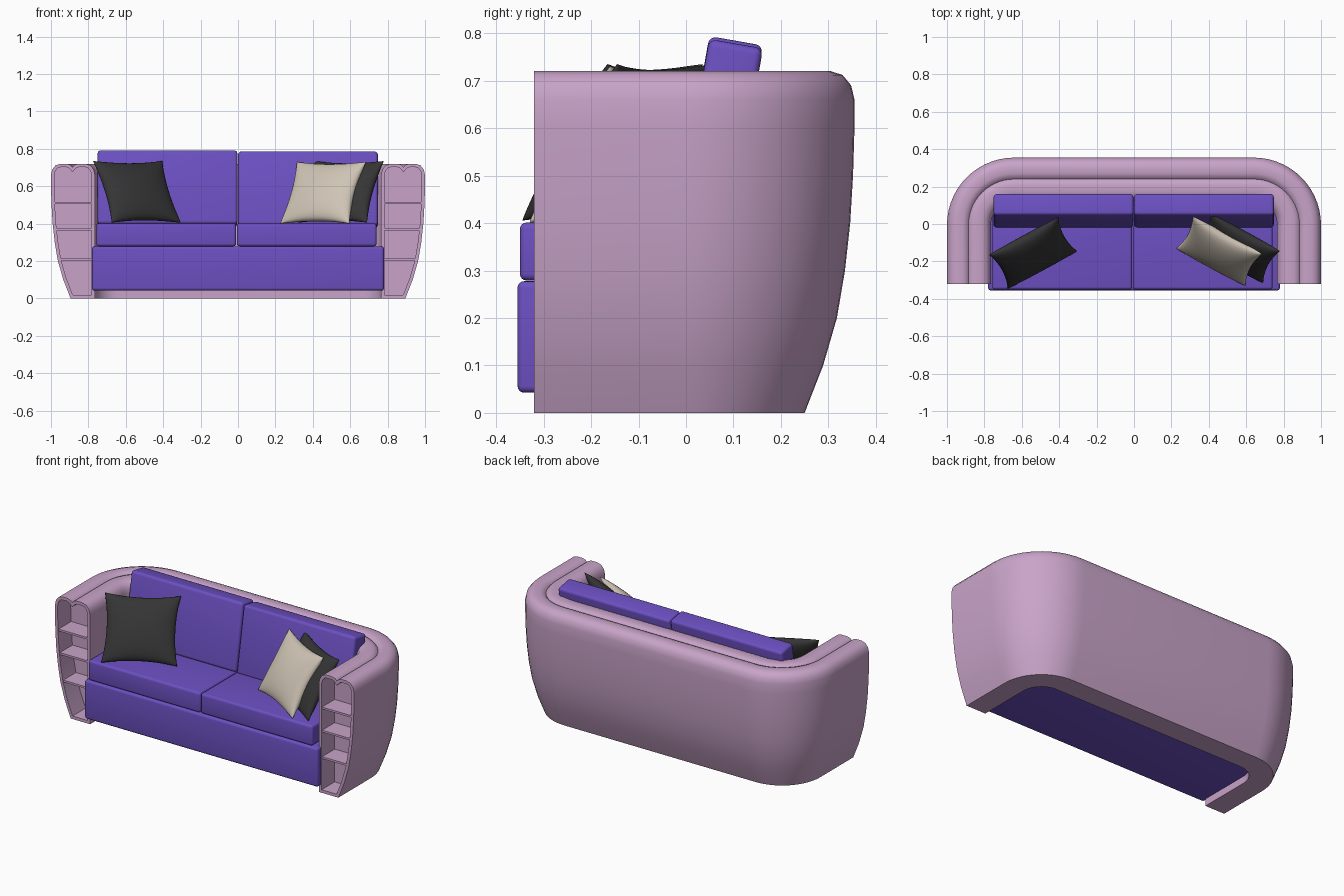
import bpy
import bmesh
from math import sin, cos, pi, radians, sqrt
from mathutils import Vector, Matrix

old = bpy.data.objects.get("Cube")
if old:
    bpy.data.objects.remove(old, do_unlink=True)


def material(name, rgb):
    m = bpy.data.materials.new(name)
    m.use_nodes = True
    m.diffuse_color = (*rgb, 1)
    bsdf = m.node_tree.nodes["Principled BSDF"]
    bsdf.inputs["Base Color"].default_value = (*rgb, 1)
    bsdf.inputs["Roughness"].default_value = 0.8
    return m


PINK = material("mauve_fabric", (0.58, 0.37, 0.58))
PURPLE = material("purple_fabric", (0.15, 0.08, 0.54))
DARK = material("charcoal_fabric", (0.035, 0.035, 0.035))
BEIGE = material("beige_fabric", (0.62, 0.55, 0.46))


def finish(bm, name, mat, angle=40):
    bmesh.ops.recalc_face_normals(bm, faces=bm.faces[:])
    mesh = bpy.data.meshes.new(name)
    bm.to_mesh(mesh)
    bm.free()
    mesh.materials.append(mat)
    mesh.polygons.foreach_set("use_smooth", [True] * len(mesh.polygons))
    mesh.set_sharp_from_angle(angle=radians(angle))
    obj = bpy.data.objects.new(name, mesh)
    bpy.context.collection.objects.link(obj)
    return obj


def box(name, mat, center, size, bevel=0.0, tilt=0.0):
    bm = bmesh.new()
    bmesh.ops.create_cube(bm, size=1)
    bmesh.ops.scale(bm, vec=size, verts=bm.verts[:])
    if bevel:
        bmesh.ops.bevel(bm, geom=bm.edges[:], offset=bevel, segments=4,
                        profile=0.5, affect='EDGES')
    spin = Matrix.Rotation(radians(tilt), 4, 'X')
    bm.transform(Matrix.Translation(center) @ spin)
    return finish(bm, name, mat)


# Wall cross-section: (distance in from the outer face, height)
PROFILE = [(0.235, 0), (0.105, 0), (0.066, 0.1), (0.037, 0.2), (0.02, 0.3),
           (0.009, 0.4), (0.003, 0.5), (0, 0.6), (0, 0.66), (0.007, 0.69),
           (0.025, 0.712), (0.05, 0.72), (0.085, 0.72), (0.104, 0.714),
           (0.115, 0.702), (0.126, 0.714), (0.145, 0.72), (0.185, 0.72),
           (0.21, 0.712), (0.228, 0.69), (0.235, 0.66)]


def inset(loop, amount):
    """Move each point of a closed loop inward along its corner normal."""
    result = []
    for i, p in enumerate(loop):
        p = Vector(p)
        a = (p - Vector(loop[i - 1])).normalized()
        b = (Vector(loop[(i + 1) % len(loop)]) - p).normalized()
        na, nb = Vector((a.y, -a.x)), Vector((b.y, -b.x))
        n = (na + nb).normalized()
        result.append(p + n * amount / max(n.dot(na), 0.6))
    return result


# U-shaped path: (outer point, outward direction)
FRONT, CORNER_X, CORNER_Y, RADIUS, STEPS = -0.32, 0.64, -0.005, 0.36, 14
path = [(Vector((1, FRONT)), Vector((1, 0)))]
for side in (1, -1):
    for i in range(STEPS + 1):
        t = pi / 2 * i / STEPS
        t = t if side == 1 else pi / 2 + t
        out = Vector((cos(t), sin(t)))
        path.append((Vector((side * CORNER_X, CORNER_Y)) + out * RADIUS, out))
path.append((Vector((-1, FRONT)), Vector((-1, 0))))

# Wraparound back and arms, with a hollow niche in each arm front
NICHE = 0.125
bm = bmesh.new()


def ring(point, out, loop):
    return [bm.verts.new((*(point - out * d), z)) for d, z in loop]


def bridge(a, b):
    for i in range(len(a)):
        j = (i + 1) % len(a)
        bm.faces.new((a[i], a[j], b[j], b[i]))


inner = inset(PROFILE, 0.018)
# Inset must shrink the loop, whichever way it winds
if inner[0].y < 0:
    inner = inset(PROFILE, -0.018)
deep = Vector((0, NICHE))
rings = [ring(p, o, PROFILE) for p, o in path]
start, end = path[0], path[-1]
lips = [ring(p, o, inner) for p, o in (start, end)]
backs = [ring(p + deep, o, inner) for p, o in (start, end)]
chain = [backs[0], lips[0]] + rings + [lips[1], backs[1]]
for a, b in zip(chain, chain[1:]):
    bridge(a, b)
for cap in backs:
    bm.faces.new(cap)
finish(bm, "wraparound_shell", PINK, 45)

# Shelves inside both arm niches
for side, word in ((1, "left"), (-1, "right")):
    for n, (z, outer) in enumerate(((0.21, 0.955), (0.37, 0.982), (0.51, 0.988))):
        mid, width = (0.775 + outer) / 2, outer - 0.775
        box(f"{word}_arm_shelf_{n + 1}", PINK,
            (side * mid, FRONT + 0.005 + NICHE / 2, z), (width, NICHE, 0.012))

# Base, seat cushions and leaning back cushions
box("sofa_base", PURPLE, (0, -0.11, 0.16), (1.56, 0.49, 0.235), 0.014)
for word, x, drop in (("right", -0.382, 0), ("left", 0.369, 0.006)):
    box(f"{word}_seat_cushion", PURPLE, (x - 0.002, -0.12, 0.34),
        (0.747, 0.46, 0.122), 0.014)
    box(f"{word}_back_cushion", PURPLE, (x + 0.005, 0.071, 0.587 - drop),
        (0.747, 0.115, 0.4), 0.016, -10)


def pillow(name, mat, center, across, up, puff=0.06, n=20):
    """Plump square cushion with pinched corners."""
    bm = bmesh.new()
    center, across, up = Vector(center), Vector(across), Vector(up)
    normal = across.cross(up).normalized()
    for face in (1, -1):
        grid = []
        for i in range(n + 1):
            row = []
            for j in range(n + 1):
                a, b = -cos(pi * i / n), -cos(pi * j / n)
                ea, eb = max(0, 1 - a * a), max(0, 1 - b * b)
                u, v = a * (1 - 0.1 * eb), b * (1 - 0.1 * ea)
                lift = face * puff * sqrt(ea * eb) ** 0.9
                row.append(bm.verts.new(center + across * u / 2 + up * v / 2
                                        + normal * lift))
            grid.append(row)
        for i in range(n):
            for j in range(n):
                bm.faces.new((grid[i][j], grid[i + 1][j],
                              grid[i + 1][j + 1], grid[i][j + 1]))
    bmesh.ops.remove_doubles(bm, verts=bm.verts[:], dist=0.0002)
    return finish(bm, name, mat, 80)


# Throw pillows
pillow("right_dark_pillow", DARK, (-0.54, -0.155, 0.57),
       (0.37, 0.2, 0), (-0.1, 0.18, 0.33))
pillow("left_beige_pillow", BEIGE, (0.455, -0.145, 0.565),
       (0.37, -0.2, 0), (0.09, 0.17, 0.33))
pillow("left_dark_pillow", DARK, (0.55, -0.13, 0.57),
       (0.37, -0.2, 0), (0.09, 0.17, 0.33))
